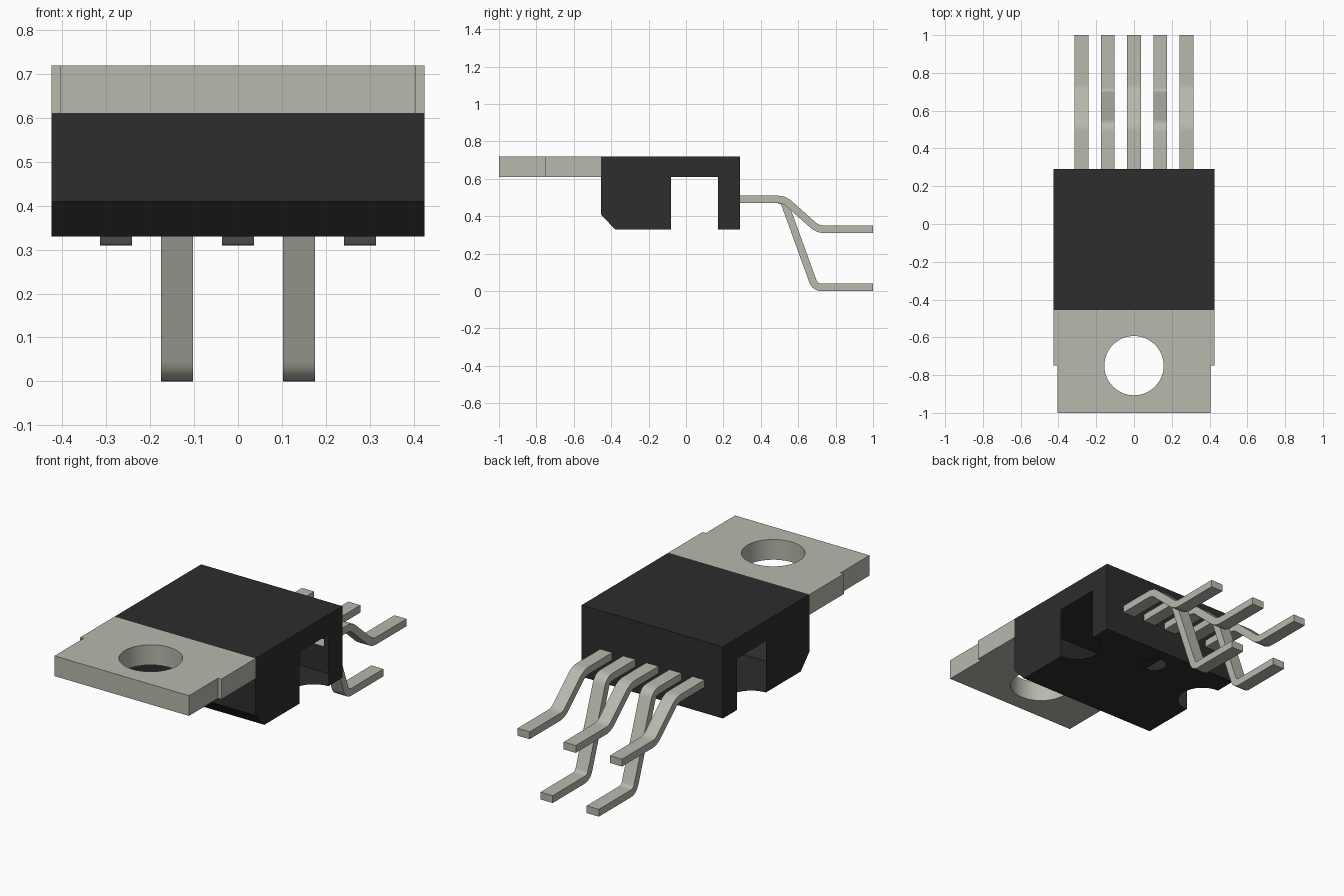
import bpy
import bmesh
from math import sin, cos, pi
from mathutils import Vector

if "Cube" in bpy.data.objects:
    bpy.data.objects.remove(bpy.data.objects["Cube"], do_unlink=True)


def material(name, rgb):
    mat = bpy.data.materials.new(name)
    mat.use_nodes = True
    color = (*rgb, 1)
    mat.diffuse_color = color
    mat.node_tree.nodes["Principled BSDF"].inputs["Base Color"].default_value = color
    return mat


black = material("black_plastic", (0.026, 0.026, 0.026))
metal = material("tinned_metal", (0.48, 0.48, 0.42))


def arc(cx, cy, r, start, end, steps):
    angles = [start + (end - start) * i / steps for i in range(steps + 1)]
    return [(cx + r * cos(a), cy + r * sin(a)) for a in angles]


def add_face(bm, points, outward=None):
    f = bm.faces.new([bm.verts.new(p) for p in points])
    f.normal_update()
    if outward and f.normal.dot(Vector(outward)) < 0:
        f.normal_flip()


def finish(bm, name, mat, recalc=False):
    bmesh.ops.remove_doubles(bm, verts=bm.verts, dist=1e-5)
    if recalc:
        bmesh.ops.recalc_face_normals(bm, faces=bm.faces)
    mesh = bpy.data.meshes.new(name)
    bm.to_mesh(mesh)
    bm.free()
    mesh.materials.append(mat)
    obj = bpy.data.objects.new(name, mesh)
    bpy.context.collection.objects.link(obj)
    bpy.ops.object.select_all(action="DESELECT")
    obj.select_set(True)
    bpy.context.view_layer.objects.active = obj
    bpy.ops.object.shade_smooth_by_angle()
    return obj


# Main dimensions
W, FRONT, BACK = 0.425, -0.455, 0.29
BASE, STEP, TOP = 0.33, 0.61, 0.72
CHAMFER_Y, CHAMFER_Z = -0.38, 0.41
NOTCH_Y, NOTCH_R = 0.045, 0.125
PIN_Z, PIN_T, PIN_W = 0.49, 0.02, 0.0365
PIN_X = [-0.278, -0.139, 0, 0.139, 0.278]

# Plastic housing: thin hollow shell with open side notches
bm = bmesh.new()
n0, n1 = NOTCH_Y - NOTCH_R, NOTCH_Y + NOTCH_R
profile = [(FRONT, TOP), (FRONT, CHAMFER_Z), (CHAMFER_Y, BASE), (n0, BASE), (n0, STEP),
           (n1, STEP), (n1, BASE), (BACK, BASE), (BACK, TOP)]
for s in (-1, 1):
    add_face(bm, [(s * W, y, z) for y, z in profile], (s, 0, 0))
    # Half of the underside, with a round bite and half of the centre hole
    outline = [(0, CHAMFER_Y), (W, CHAMFER_Y)]
    outline += arc(W, NOTCH_Y, NOTCH_R, 1.5 * pi, 0.5 * pi, 16)
    outline += [(W, BACK), (0, BACK)]
    outline += arc(0, 0.165, 0.06, 0.5 * pi, -0.5 * pi, 12)
    add_face(bm, [(s * x, y, BASE) for x, y in outline], (0, 0, -1))


def strip(a, b, outward):
    add_face(bm, [(-W, *a), (W, *a), (W, *b), (-W, *b)], outward)


strip((FRONT, TOP), (BACK, TOP), (0, 0, 1))
strip((FRONT, TOP), (FRONT, CHAMFER_Z), (0, -1, 0))
strip((FRONT, CHAMFER_Z), (CHAMFER_Y, BASE), (0, -1, -1))
# Back wall with openings for the pins
low, high = PIN_Z - PIN_T, PIN_Z + PIN_T
strip((BACK, BASE), (BACK, low), (0, 1, 0))
strip((BACK, high), (BACK, TOP), (0, 1, 0))
lefts = [-W] + [x + PIN_W for x in PIN_X]
rights = [x - PIN_W for x in PIN_X] + [W]
for a, b in zip(lefts, rights):
    add_face(bm, [(a, BACK, low), (b, BACK, low), (b, BACK, high), (a, BACK, high)], (0, 1, 0))
finish(bm, "housing", black)

# Metal mounting tab with a round hole, made of two mirrored halves
bm = bmesh.new()
half = [(0, -1), (0.405, -1), (0.405, -0.75), (W, -0.75), (W, FRONT), (0, FRONT)]
half += arc(0, -0.75, 0.157, 0.5 * pi, -0.5 * pi, 24)
for s in (-1, 1):
    for z in (STEP, TOP):
        add_face(bm, [(s * x, y, z) for x, y in half])
    for a, b in zip(half, half[1:] + half[:1]):
        on_seam = abs(a[0]) < 1e-6 and abs(b[0]) < 1e-6
        inside_housing = a[1] == FRONT and b[1] == FRONT
        if not on_seam and not inside_housing:
            add_face(bm, [(s * a[0], a[1], STEP), (s * b[0], b[1], STEP),
                          (s * b[0], b[1], TOP), (s * a[0], a[1], TOP)])
finish(bm, "mounting_tab", metal, recalc=True)


# Bent pins: rounded centre line, thickened and widened
def rounded_path(points, r=0.035, steps=6):
    pts = [Vector(p) for p in points]
    path = [pts[0]]
    for prev, corner, nxt in zip(pts, pts[1:], pts[2:]):
        a = corner + (prev - corner).normalized() * r
        b = corner + (nxt - corner).normalized() * r
        for i in range(steps + 1):
            t = i / steps
            path.append(a * (1 - t) ** 2 + corner * 2 * t * (1 - t) + b * t ** 2)
    return path + [pts[-1]]


def make_pin(name, x, points):
    path = rounded_path(points)
    rings = []
    for i, p in enumerate(path):
        d = path[min(i + 1, len(path) - 1)] - path[max(i - 1, 0)]
        if i in (0, len(path) - 1):
            d = Vector((1, 0))
        n = Vector((-d.y, d.x)).normalized() * PIN_T
        u, v = p + n, p - n
        rings.append([(x - PIN_W, *u), (x + PIN_W, *u), (x + PIN_W, *v), (x - PIN_W, *v)])
    bm = bmesh.new()
    for r0, r1 in zip(rings, rings[1:]):
        for k in range(4):
            j = (k + 1) % 4
            add_face(bm, [r0[k], r0[j], r1[j], r1[k]])
    add_face(bm, rings[-1])
    finish(bm, name, metal, recalc=True)


short_bend = [(BACK, PIN_Z), (0.525, PIN_Z), (0.705, 0.33), (1, 0.33)]
long_bend = [(BACK, PIN_Z), (0.52, PIN_Z), (0.69, PIN_T), (1, PIN_T)]
for i, x in enumerate(PIN_X):
    make_pin(f"pin_{i + 1}", x, long_bend if i % 2 else short_bend)
